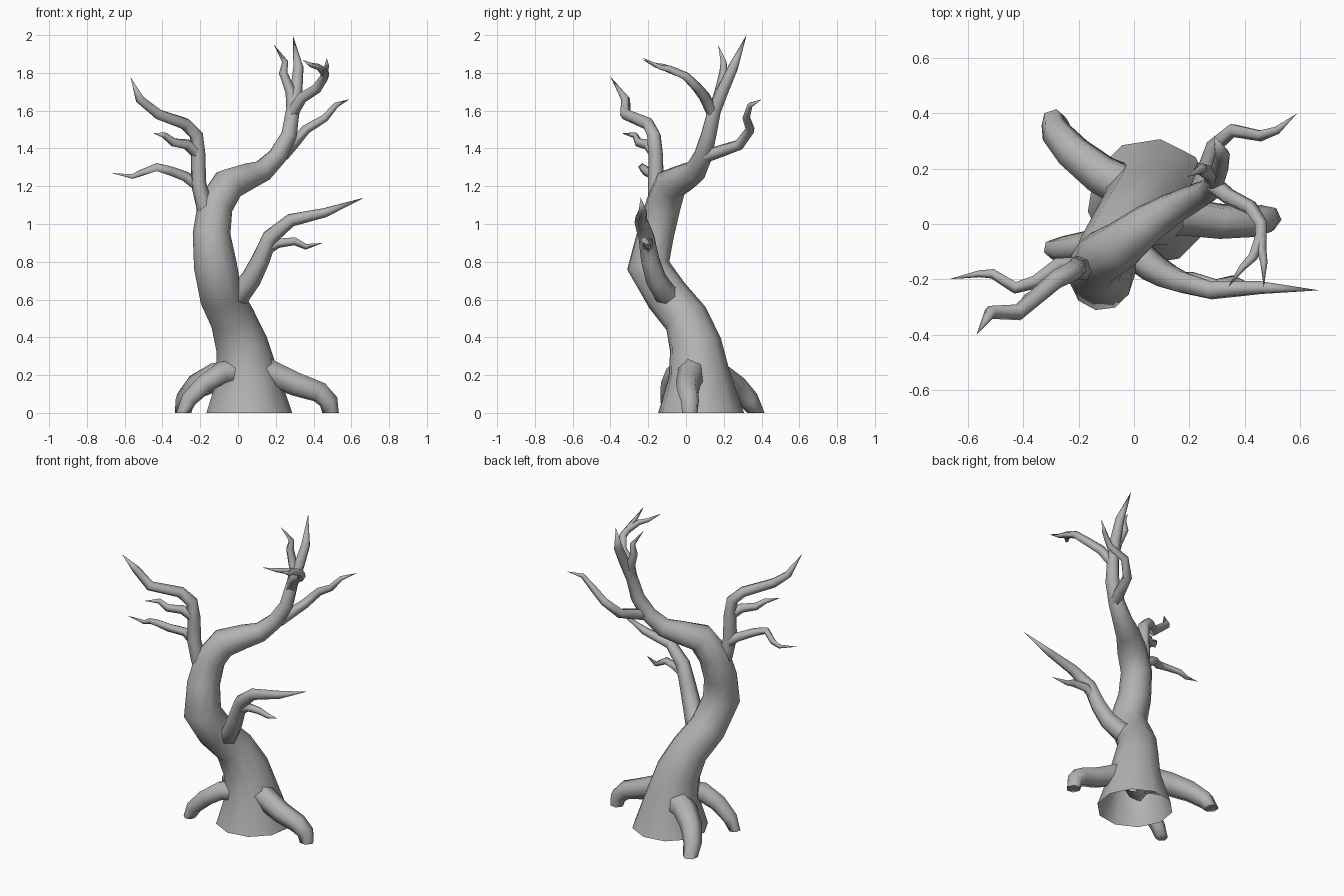
import bpy, bmesh, math
from mathutils import Vector

cube = bpy.data.objects.get("Cube")
if cube:
    bpy.data.objects.remove(cube, do_unlink=True)

bark = bpy.data.materials.new("grey_bark")
bark.use_nodes = True
GREY = (0.45, 0.45, 0.45, 1)
bark.diffuse_color = GREY
bark.node_tree.nodes["Principled BSDF"].inputs["Base Color"].default_value = GREY
UP = Vector((0, 0, 1))


def limb(name, points, radii, sides, start=None, end=None, cap=False):
    """Sweep a polygon of changing radius along a path of points."""
    path = [Vector(p) for p in points]
    last = len(path) - 1
    bm = bmesh.new()
    rings, side = [], None
    for i, (point, radius) in enumerate(zip(path, radii)):
        back = (point - path[max(i - 1, 0)]).normalized()
        ahead = (path[min(i + 1, last)] - point).normalized()
        axis = (back + ahead).normalized()
        if i == 0 and start:
            axis = start
        if i == last and end:
            axis = end
        if side is None:
            side = axis.orthogonal()
        side = (side - axis * side.dot(axis)).normalized()
        other = axis.cross(side)
        if radius == 0:
            rings.append([bm.verts.new(point)])
            continue
        ring = []
        for k in range(sides):
            angle = math.tau * k / sides
            offset = math.cos(angle) * side + math.sin(angle) * other
            ring.append(bm.verts.new(point + radius * offset))
        rings.append(ring)
    for lower, upper in zip(rings, rings[1:]):
        for k in range(sides):
            n = (k + 1) % sides
            if len(upper) == 1:
                bm.faces.new((lower[k], lower[n], upper[0]))
            else:
                bm.faces.new((lower[k], lower[n], upper[n], upper[k]))
    if cap:
        bm.faces.new(rings[-1])
    mesh = bpy.data.meshes.new(name)
    bm.to_mesh(mesh)
    bm.free()
    mesh.materials.append(bark)
    obj = bpy.data.objects.new(name, mesh)
    bpy.context.collection.objects.link(obj)
    bpy.ops.object.select_all(action='DESELECT')
    obj.select_set(True)
    bpy.context.view_layer.objects.active = obj
    bpy.ops.object.shade_smooth_by_angle(angle=math.radians(75))


def branch(name, radius, points, sides=5, power=0.5):
    """A limb that narrows to a pointed tip."""
    last = len(points) - 1
    radii = [radius * (1 - i / last) ** power for i in range(len(points))]
    limb(name, points, radii, sides)


def root(name, radius, points):
    """A limb that narrows a little and is cut flat on the ground."""
    last = len(points) - 1
    radii = [radius * (1 - 0.45 * i / last) for i in range(len(points))]
    limb(name, points, radii, sides=6, end=-UP, cap=True)


# Trunk, open underneath, running up into the main limb
trunk_points = [
    (.06, .08, 0), (.05, .07, .2), (.02, .05, .36), (-.03, 0, .5), (-.09, -.1, .62),
    (-.12, -.2, .78), (-.14, -.16, .95), (-.12, -.12, 1.1), (-.05, -.08, 1.21),
    (.05, 0, 1.25), (.13, .05, 1.28), (.21, .09, 1.36), (.27, .12, 1.47),
    (.29, .15, 1.6), (.31, .2, 1.72), (.32, .25, 1.83), (.29, .32, 2)]
trunk_radii = [.23, .165, .14, .12, .115, .115, .1, .095, .09,
               .073, .06, .05, .042, .036, .032, .027, 0]
limb("trunk", trunk_points, trunk_radii, sides=10, start=UP)

# Roots arching out to the ground
root("left_root", .08, [
    (.08, .03, .25), (.17, .03, .21), (.31, .01, .15), (.43, .01, .11),
    (.48, .02, .06), (.49, .02, 0)])
root("front_right_root", .07, [
    (.02, .02, .22), (-.09, -.05, .21), (-.18, -.08, .15), (-.26, -.09, .07),
    (-.29, -.09, 0)])
root("back_right_root", .085, [
    (0, .12, .2), (-.12, .18, .19), (-.22, .26, .14), (-.28, .33, .07), (-.29, .37, 0)])

# Large side branches
branch("right_branch", .046, [
    (-.15, -.15, 1), (-.18, -.16, 1.1), (-.21, -.16, 1.22), (-.21, -.16, 1.36),
    (-.22, -.17, 1.47), (-.28, -.2, 1.53), (-.42, -.32, 1.58), (-.52, -.32, 1.66),
    (-.57, -.4, 1.78)], sides=6, power=0.3)
branch("left_branch", .066, [
    (-.05, -.07, .6), (.01, -.11, .63), (.07, -.16, .71), (.12, -.19, .81),
    (.17, -.21, .93), (.28, -.24, 1.02), (.46, -.23, 1.06), (.67, -.24, 1.14)], sides=6)

# Thin twigs
branch("lower_right_twig", .032, [
    (-.2, -.15, 1.19), (-.28, -.15, 1.25), (-.36, -.21, 1.28), (-.43, -.23, 1.3),
    (-.51, -.18, 1.27), (-.56, -.18, 1.25), (-.67, -.2, 1.27)])
branch("upper_right_twig", .034, [
    (-.21, -.16, 1.37), (-.27, -.2, 1.42), (-.34, -.25, 1.43), (-.39, -.27, 1.47),
    (-.45, -.34, 1.48)])
branch("left_branch_twig", .032, [
    (.14, -.2, .86), (.21, -.2, .9), (.3, -.22, .91), (.36, -.2, .88), (.45, -.23, .9)])
branch("back_twig", .037, [
    (.23, .1, 1.36), (.26, .19, 1.39), (.29, .28, 1.42), (.36, .34, 1.5),
    (.46, .32, 1.56), (.52, .34, 1.63), (.59, .4, 1.66)])
branch("front_twig", .034, [
    (.29, .14, 1.59), (.34, .1, 1.67), (.42, .06, 1.72), (.46, 0, 1.78),
    (.46, -.09, 1.82), (.47, -.14, 1.83), (.47, -.23, 1.88)])
branch("front_twig_fork", .022, [
    (.46, -.04, 1.8), (.43, -.12, 1.83), (.39, -.16, 1.84), (.34, -.23, 1.87)])
branch("top_twig", .034, [
    (.29, .15, 1.59), (.28, .18, 1.7), (.24, .2, 1.8), (.25, .2, 1.86), (.19, .17, 1.95)])
